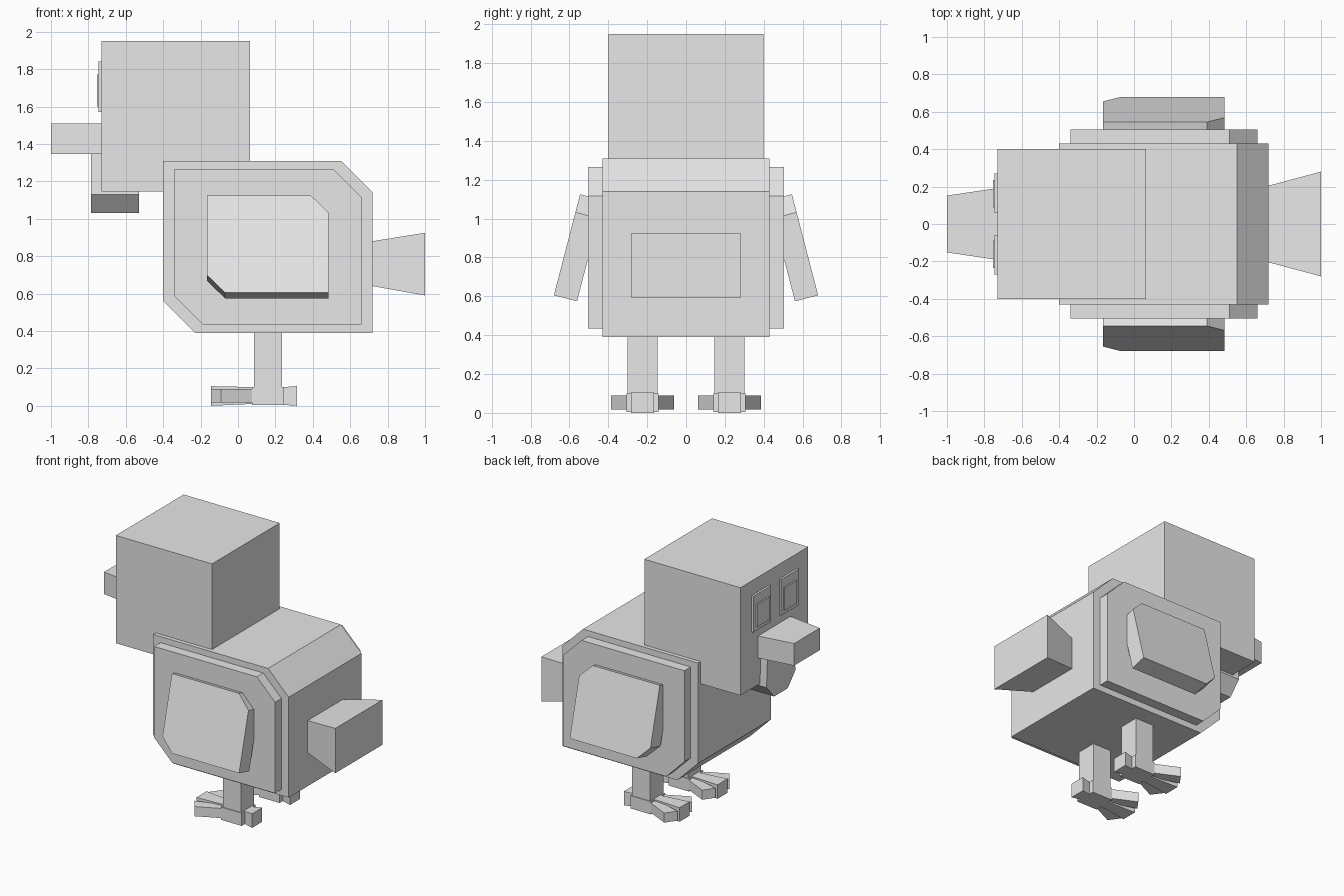
import bpy
import bmesh
from mathutils import Matrix, Vector
from math import atan2

cube = bpy.data.objects.get("Cube")
if cube:
    bpy.data.objects.remove(cube, do_unlink=True)

grey = bpy.data.materials.new("light_grey")
grey.use_nodes = True
grey.diffuse_color = (0.8, 0.8, 0.8, 1)
grey.node_tree.nodes["Principled BSDF"].inputs["Base Color"].default_value = (0.8, 0.8, 0.8, 1)


def loft(name, first, last):
    """Solid between two matching outlines."""
    bm = bmesh.new()
    a = [bm.verts.new(p) for p in first]
    b = [bm.verts.new(p) for p in last]
    bm.faces.new(a)
    bm.faces.new(b)
    for i in range(len(a)):
        j = (i + 1) % len(a)
        bm.faces.new((a[i], a[j], b[j], b[i]))
    bmesh.ops.recalc_face_normals(bm, faces=bm.faces)
    mesh = bpy.data.meshes.new(name)
    bm.to_mesh(mesh)
    bm.free()
    mesh.materials.append(grey)
    obj = bpy.data.objects.new(name, mesh)
    bpy.context.collection.objects.link(obj)
    return obj


def box(name, x, y, z):
    def ring(h):
        return [(x[0], y[0], h), (x[1], y[0], h), (x[1], y[1], h), (x[0], y[1], h)]
    return loft(name, ring(z[0]), ring(z[1]))


def taper(name, x0, x1, half0, half1, z0, z1, yc=0):
    """Block along x whose two ends differ in size."""
    def end(x, h, z):
        return [(x, yc - h, z[0]), (x, yc + h, z[0]), (x, yc + h, z[1]), (x, yc - h, z[1])]
    return loft(name, end(x0, half0, z0), end(x1, half1, z1))


def clipped(x0, x1, z0, z1, cut):
    """Rectangle with its rear top and front bottom corners cut off."""
    return [(x0, z1), (x1 - cut, z1), (x1, z1 - cut),
            (x1, z0), (x0 + cut, z0), (x0, z0 + cut)]


def slab(name, outline, y0, y1):
    return loft(name, [(x, y0, z) for x, z in outline], [(x, y1, z) for x, z in outline])


# Body, side panels and tail
slab("body", clipped(-0.4, 0.72, 0.39, 1.31, 0.17), -0.43, 0.43)
taper("tail", 0.72, 1.0, 0.205, 0.28, (0.64, 0.88), (0.59, 0.925))

# Head, beak and wattle
box("head", (-0.73, 0.065), (-0.4, 0.4), (1.145, 1.95))
taper("beak", -1.0, -0.73, 0.152, 0.192, (1.345, 1.51), (1.345, 1.51))
wattle = [(-0.16, 1.345), (-0.17, 1.13), (-0.08, 1.03),
          (0.08, 1.03), (0.17, 1.13), (0.16, 1.345)]
loft("wattle", [(-0.785, y, z) for y, z in wattle], [(-0.53, y, z) for y, z in wattle])

for side, s in (("left", 1), ("right", -1)):
    slab(side + "_side_panel", clipped(-0.34, 0.66, 0.435, 1.265, 0.15), s * 0.43, s * 0.505)

    # Wing hangs from the shoulder and leans outwards
    wing = slab(side + "_wing", clipped(-0.165, 0.485, -0.537, 0, 0.096), 0, -s * 0.123)
    lean = Matrix.Rotation(s * atan2(0.135, 0.52), 4, "X")
    wing.data.transform(Matrix.Translation(Vector((0, s * 0.545, 1.125))) @ lean)

    # Eye and pupil plates
    box(side + "_eye", (-0.745, -0.73), (s * 0.06, s * 0.27), (1.57, 1.84))
    box(side + "_pupil", (-0.755, -0.745), (s * 0.087, s * 0.235), (1.6, 1.77))

    # Leg and foot
    yc = s * 0.224
    box(side + "_leg", (0.085, 0.235), (yc - 0.077, yc + 0.077), (0.1, 0.39))
    box(side + "_foot", (0.075, 0.245), (yc - 0.083, yc + 0.083), (0.005, 0.1))
    taper(side + "_back_toe", 0.245, 0.315, 0.045, 0.06, (0.005, 0.1), (0, 0.105), yc)
    taper(side + "_middle_toe", -0.145, 0.075, 0.06, 0.04, (0, 0.105), (0.01, 0.1), yc)
    for toe, t in (("outer", s), ("inner", -s)):
        plan = [(0.075, 0.02), (0.075, 0.083), (-0.09, 0.162), (-0.145, 0.085)]
        low, high = [[(x, yc + t * y, z) for x, y in plan] for z in (0.018, 0.09)]
        loft(f"{side}_{toe}_toe", low, high)
